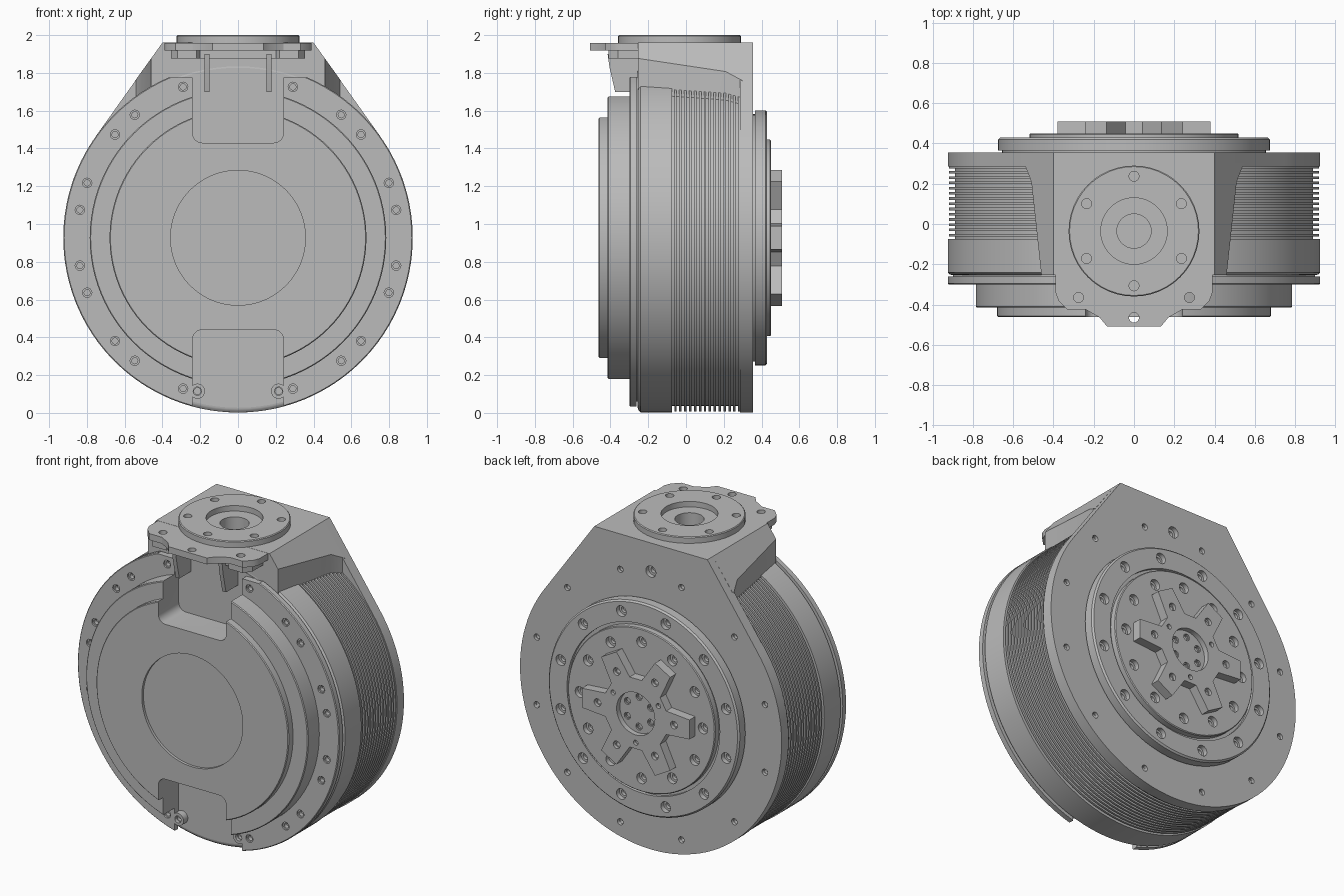
import bpy, bmesh
from math import sin, cos, radians, pi
from mathutils import Vector

if "Cube" in bpy.data.objects:
    bpy.data.objects.remove(bpy.data.objects["Cube"])

Z = 0.927       # height of the main axis
R = 0.925       # outer radius of the housing
TOP_Y = -0.035  # y of the output flange axis on top

metal = bpy.data.materials.new("machined_grey")
metal.use_nodes = True
GREY = (0.5, 0.5, 0.5, 1)
metal.diffuse_color = GREY
metal.node_tree.nodes["Principled BSDF"].inputs["Base Color"].default_value = GREY


def loft(bm, rings):
    """Bridge a list of equal point rings and cap both ends."""
    loops = [[bm.verts.new(p) for p in ring] for ring in rings]
    n = len(loops[0])
    for a, b in zip(loops, loops[1:]):
        for i in range(n):
            j = (i + 1) % n
            bm.faces.new((a[i], a[j], b[j], b[i]))
    bm.faces.new(loops[0])
    bm.faces.new(loops[-1])


def make(name, *solids):
    bm = bmesh.new()
    for rings in solids:
        loft(bm, rings)
    bmesh.ops.recalc_face_normals(bm, faces=bm.faces)
    mesh = bpy.data.meshes.new(name)
    bm.to_mesh(mesh)
    bm.free()
    mesh.materials.append(metal)
    ob = bpy.data.objects.new(name, mesh)
    bpy.context.collection.objects.link(ob)
    return ob


def turn_y(profile, x=0, z=Z, n=72):
    """Turned solid along y from (radius, y) pairs."""
    return [[(x + r * cos(2 * pi * i / n), y, z + r * sin(2 * pi * i / n))
             for i in range(n)] for r, y in profile]


def turn_z(profile, x=0, y=TOP_Y, n=48):
    """Turned solid along z from (radius, z) pairs."""
    return [[(x + r * cos(2 * pi * i / n), y + r * sin(2 * pi * i / n), z)
             for i in range(n)] for r, z in profile]


def prism_y(points, y0, y1):
    return [[(x, y, z) for x, z in points] for y in (y0, y1)]


def prism_z(points, z0, z1):
    return [[(x, y, z) for x, y in points] for z in (z0, z1)]


def rect(x0, x1, z0, z1):
    return [(x0, z0), (x1, z0), (x1, z1), (x0, z1)]


def mirrored(points):
    return points + [(-x, v) for x, v in reversed(points)]


def circle(r, angles):
    return [(r * cos(radians(a)), Z + r * sin(radians(a))) for a in angles]


def bores(spots, face, sign, wide, shallow, narrow, deep):
    """Counterbored hole cutters; sign is the outward y direction."""
    prof = [(wide, face + sign * 0.05), (wide, face - sign * shallow),
            (narrow, face - sign * shallow), (narrow, face - sign * deep)]
    return [turn_y(prof, x, z, 16) for x, z in spots]


def cut(ob, *solids):
    cutter = make("cutter", *solids)
    cutter.hide_render = True
    mod = ob.modifiers.new("cut", 'BOOLEAN')
    mod.operation, mod.solver, mod.object = 'DIFFERENCE', 'EXACT', cutter
    bpy.context.view_layer.objects.active = ob
    bpy.ops.object.modifier_apply(modifier="cut")
    bpy.data.objects.remove(cutter)


# Main housing with cooling fins
profile = [(0.905, -0.254), (0.915, -0.25), (R, -0.24), (R, -0.075)]
for i in range(14):
    y = -0.075 + i * 0.026
    profile += [(0.89, y), (0.89, y + 0.013), (0.92, y + 0.013), (0.92, y + 0.026)]
housing = make("finned_housing", turn_y(profile, n=96))

# Front cover with bolt flange, steps and shallow centre recess
cover = make("front_cover", turn_y([
    (0.357, -0.445), (0.357, -0.462), (0.675, -0.462), (0.68, -0.457), (0.68, -0.415),
    (0.78, -0.415), (0.785, -0.41), (0.785, -0.30), (0.92, -0.30), (R, -0.295),
    (R, -0.262), (0.9, -0.262), (0.9, -0.2)], n=96))


def notch(base, outer):
    """Slot with rounded inner corners, open toward the rim."""
    s = 1 if outer > base else -1
    half = [(0.24, outer)]
    for a in range(0, 91, 15):
        t = radians(a)
        half.append((0.19 + 0.05 * cos(t), base + s * 0.05 * (1 - sin(t))))
    return prism_y(mirrored(half), -0.6, -0.256)


cut(cover, notch(1.43, 2.1), notch(0.44, -0.1))
cut(cover, prism_y(rect(-0.36, 0.36, 1.775, 2.1), -0.6, -0.257))
angles = [s + d for s in (0, 180) for d in (10, 20, 40, 50, 70, 110, 130, 140, 160, 170)]
cut(cover, *bores(circle(0.85, angles), -0.30, -1, 0.025, 0.01, 0.016, 0.035))

# Eyelets beside the lower notch
for side, x in (("left", 0.215), ("right", -0.215)):
    eye = make(side + "_eyelet", turn_y([(0.04, -0.30), (0.04, -0.25)], x, 0.115, 24))
    cut(eye, *bores([(x, 0.115)], -0.30, -1, 0.022, 0.02, 0.018, 0.04))

# Back plate: disc with straight tangents to the square top
arc = circle(R, [35.5 - i * 251 / 80 for i in range(81)])
back = make("back_plate", prism_y([(0.4, 1.96)] + arc + [(-0.4, 1.96)], 0.285, 0.355))
spots = circle(0.835, range(15, 375, 30))
cut(back, *bores(spots, 0.355, 1, 0.02, 0.02, 0.018, 0.04),
    *bores([(0, Z + 0.85)], 0.355, 1, 0.036, 0.03, 0.02, 0.05))

# Top block, widening toward the back
rings = []
for y, x in ((-0.253, 0.46), (0.21, 0.51), (0.30, 0.545)):
    z = 1.96 - (x - 0.4) * 1.39
    rings.append([(px, y, pz) for px, pz in mirrored([(x, 1.3), (x, z), (0.4, 1.96)])])
block = make("top_block", rings)

# Front shelf of the top, its lower layer and its ribs
shelf = make("top_shelf", prism_z(mirrored([
    (0.39, -0.2), (0.39, -0.34), (0.375, -0.38), (0.33, -0.425), (0.24, -0.425),
    (0.17, -0.465), (0.135, -0.508)]), 1.918, 1.959))
lower = make("lower_shelf", prism_z(mirrored([
    (0.355, -0.2), (0.355, -0.36), (0.32, -0.41), (0.22, -0.41), (0.2, -0.38)]), 1.875, 1.92))
rib = [(-0.2, 1.9), (-0.415, 1.9), (-0.405, 1.83), (-0.375, 1.70), (-0.2, 1.70)]
for side, x in (("left", 0.165), ("right", -0.165)):
    make(side + "_rib", [[(x + d, y, z) for y, z in rib] for d in (-0.013, 0.013)])

# Round output flange on top, bored through
flange = make("top_flange", turn_z([(0.165, 1.965), (0.165, 2.0), (0.32, 2.0),
                                    (0.325, 1.995), (0.325, 1.95)]))
centre_bore = turn_z([(0.085, 2.1), (0.085, 1.86)])
ring = [(0.272 * sin(radians(a)), TOP_Y + 0.272 * cos(radians(a))) for a in range(0, 360, 60)]
cut(flange, centre_bore, *[turn_z([(0.025, 2.1), (0.025, 1.97)], x, y, 16) for x, y in ring])
cut(block, centre_bore)
ears = [turn_z([(0.025, 2.1), (0.025, 1.8)], x, y, 16)
        for x, y in ((-0.275, -0.365), (0.275, -0.365), (0, -0.465))]
cut(shelf, centre_bore, *ears)
cut(lower, centre_bore, *ears[:2])

# Back bearing ring and rotor plate
bearing = make("back_ring", turn_y([
    (0.655, 0.34), (0.655, 0.365), (0.675, 0.365), (0.675, 0.42), (0.665, 0.43),
    (0.54, 0.43), (0.54, 0.41), (0.52, 0.41), (0.52, 0.445), (0.515, 0.45)], n=96))
cut(bearing, *bores(circle(0.605, range(15, 375, 30)), 0.43, 1, 0.034, 0.03, 0.02, 0.05),
    *bores(circle(0.435, range(0, 360, 30)), 0.45, 1, 0.034, 0.03, 0.02, 0.05))

# Six-armed hub
star = []
for k in range(6):
    c, s = cos(k * pi / 3), sin(k * pi / 3)
    for u, v in ((0.215, -0.075), (0.38, -0.062), (0.38, 0.062), (0.215, 0.075)):
        star.append((u * c - v * s, Z + u * s + v * c))
hub = make("star_hub", prism_y(star, 0.445, 0.508))
cut(hub, turn_y([(0.135, 0.6), (0.135, 0.475)], n=48))
cut(hub, *bores(circle(0.27, range(0, 360, 60)), 0.508, 1, 0.024, 0.02, 0.016, 0.045),
    *bores(circle(0.185, range(30, 390, 120)), 0.508, 1, 0.016, 0.02, 0.014, 0.04),
    *bores(circle(0.095, range(30, 390, 60)), 0.475, 1, 0.022, 0.01, 0.016, 0.02))

# Smooth the turned surfaces and keep the machined edges crisp
for ob in bpy.context.collection.objects:
    if ob.type == 'MESH' and metal.name in ob.data.materials:
        bpy.ops.object.select_all(action='DESELECT')
        ob.select_set(True)
        bpy.context.view_layer.objects.active = ob
        bpy.ops.object.shade_smooth_by_angle(angle=radians(25))
